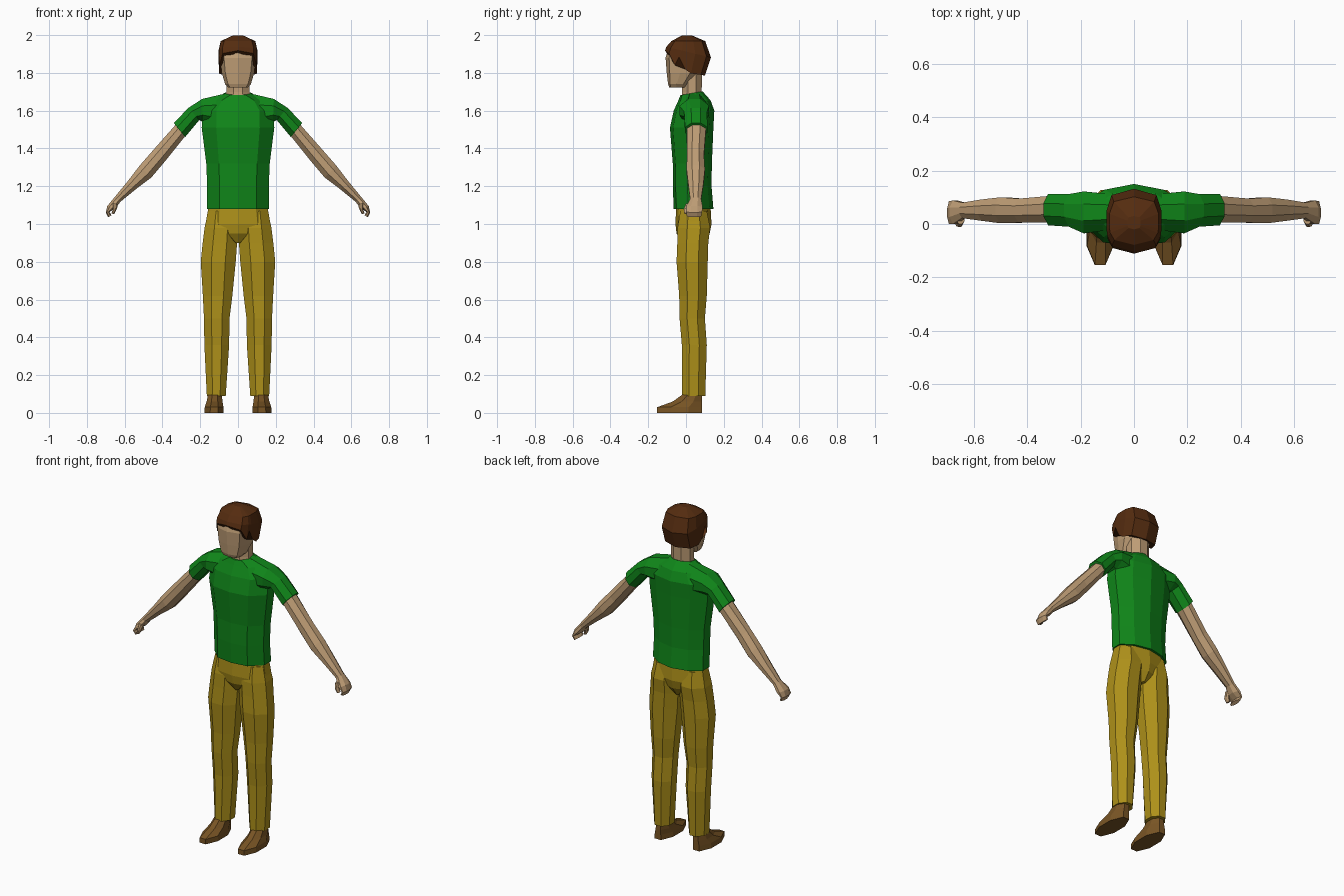
import bpy, bmesh


def material(name, rgb):
    m = bpy.data.materials.new(name)
    m.diffuse_color = (*rgb, 1)
    return m


SKIN = material("skin", (0.52, 0.34, 0.18))
HAIR = material("brown_hair", (0.09, 0.025, 0.005))
GREEN = material("green_cloth", (0.005, 0.24, 0.01))
TAN = material("mustard_cloth", (0.42, 0.28, 0.01))
SHOE = material("brown_leather", (0.19, 0.09, 0.018))


def full(half):
    """Complete a half section (front to back) on the other side."""
    return half + [(-u, v) for u, v in reversed(half[1:-1])]


# Unit cross-sections: u across, v from front to back
OCT = [(.4, -1), (1, -.4), (1, .4), (.4, 1), (-.4, 1), (-1, .4), (-1, -.4), (-.4, -1)]
BODY = full([(0, -1), (.6, -.86), (1, -.25), (1, .35), (.58, .8), (0, 1)])
HEAD = full([(0, -1), (.78, -.82), (1, -.2), (1, .4), (.7, .85), (0, 1)])
SCALP = full([(0, -1), (.8, -.8), (.97, -.5), (1, -.3), (1, 0), (1, .3), (.82, .8), (0, 1)])


def ring(section, ax, az, bx, bz, y0, y1, tilt=0):
    """Section spanning point a to point b in xz and y0 to y1 in depth."""
    return [((ax + bx) / 2 + u * (ax - bx) / 2,
             (y0 + y1) / 2 + v * (y1 - y0) / 2,
             (az + bz) / 2 + u * (az - bz) / 2 + v * tilt) for u, v in section]


def level(section, z, hx, y0, y1, tilt=0):
    return ring(section, hx, z, -hx, z, y0, y1, tilt)


def loft(name, rings, mat, mirror=False):
    bm = bmesh.new()
    loops = [[bm.verts.new(p) for p in r] for r in rings]
    n = len(loops[0])
    for a, b in zip(loops, loops[1:]):
        for i in range(n):
            j = (i + 1) % n
            bm.faces.new((a[i], a[j], b[j], b[i]))
    bm.faces.new(loops[0][::-1])
    bm.faces.new(loops[-1])
    bmesh.ops.recalc_face_normals(bm, faces=bm.faces)
    me = bpy.data.meshes.new(name)
    bm.to_mesh(me)
    bm.free()
    me.materials.append(mat)
    ob = bpy.data.objects.new(name, me)
    bpy.context.collection.objects.link(ob)
    if mirror:
        ob.modifiers.new("mirror", 'MIRROR').use_mirror_merge = False
    return ob


# Shirt body
loft("shirt_body", [level(BODY, *r) for r in (
    (1.08, .165, -.065, .145), (1.2, .163, -.07, .135), (1.32, .168, -.07, .137),
    (1.51, .192, -.085, .145), (1.6, .19, -.065, .15), (1.655, .14, -.04, .13),
    (1.692, .068, -.03, .088, .01))], GREEN)

# Sleeves
loft("sleeves", [ring(OCT, *r) for r in (
    (.07, 1.69, .07, 1.5, -.02, .11), (.19, 1.662, .185, 1.54, -.035, .122),
    (.262, 1.615, .205, 1.55, -.01, .112), (.34, 1.535, .28, 1.46, -.005, .113))], GREEN, True)

# Bare arms ending in curled fingers
loft("arms", [ring(OCT, *r) for r in (
    (.30, 1.56, .25, 1.5, .005, .1), (.335, 1.52, .282, 1.462, .005, .105),
    (.45, 1.39, .392, 1.325, .005, .095), (.52, 1.31, .46, 1.245, .003, .1),
    (.585, 1.225, .54, 1.185, .012, .092), (.655, 1.14, .622, 1.118, .022, .08),
    (.692, 1.095, .648, 1.085, .0, .088), (.7, 1.062, .68, 1.064, .0, .085),
    (.688, 1.036, .67, 1.046, .005, .08))], SKIN, True)
loft("thumbs", [ring(OCT, *r) for r in (
    (.665, 1.11, .635, 1.105, .0, .04), (.662, 1.08, .642, 1.078, -.012, .022),
    (.67, 1.056, .656, 1.052, -.008, .016))], SKIN, True)

# Trousers: hips and two legs
loft("trouser_hips", [level(BODY, *r) for r in (
    (1.09, .156, -.052, .13), (1.0, .172, -.056, .135), (.95, .09, -.05, .125),
    (.9, .018, -.02, .09))], TAN)
loft("trouser_legs", [ring(OCT, a, z, b, z, y0, y1) for z, a, b, y0, y1 in (
    (1.07, .157, .02, -.03, .11), (.98, .177, .003, -.045, .128), (.9, .187, .005, -.046, .118),
    (.8, .197, .012, -.05, .115), (.62, .186, .03, -.036, .11), (.5, .18, .045, -.034, .1),
    (.36, .178, .047, -.022, .11), (.09, .165, .065, -.022, .102))], TAN, True)

# Shoes
loft("shoes", [ring(OCT, a, z, b, z, y0, y1) for z, a, b, y0, y1 in (
    (0, .178, .076, -.153, .086), (.03, .176, .077, -.153, .086),
    (.06, .166, .082, -.07, .086), (.1, .158, .086, -.015, .084))], SHOE, True)

# Neck and head
loft("neck", [level(OCT, *r) for r in (
    (1.65, .066, -.025, .085), (1.7, .062, -.02, .083), (1.82, .062, -.02, .085))], SKIN)
loft("head", [level(HEAD, *r) for r in (
    (1.722, .052, -.088, .0), (1.74, .068, -.095, .02), (1.8, .086, -.102, .075),
    (1.88, .095, -.108, .1), (1.93, .093, -.095, .1), (1.97, .06, -.06, .08))], SKIN)

# Hair cap with a jagged hem at the temples
hem = [1.918, 1.903, 1.84, 1.885, 1.82, 1.797, 1.79, 1.785]
hem += hem[-2:0:-1]
hem_ring = [(x, y, z) for (x, y, _), z in zip(level(SCALP, 0, .101, -.111, .1), hem)]
loft("hair", [hem_ring] + [level(SCALP, *r) for r in (
    (1.91, .103, -.104, .132, -.028), (1.968, .092, -.078, .102),
    (1.999, .025, -.02, .03))], HAIR)
